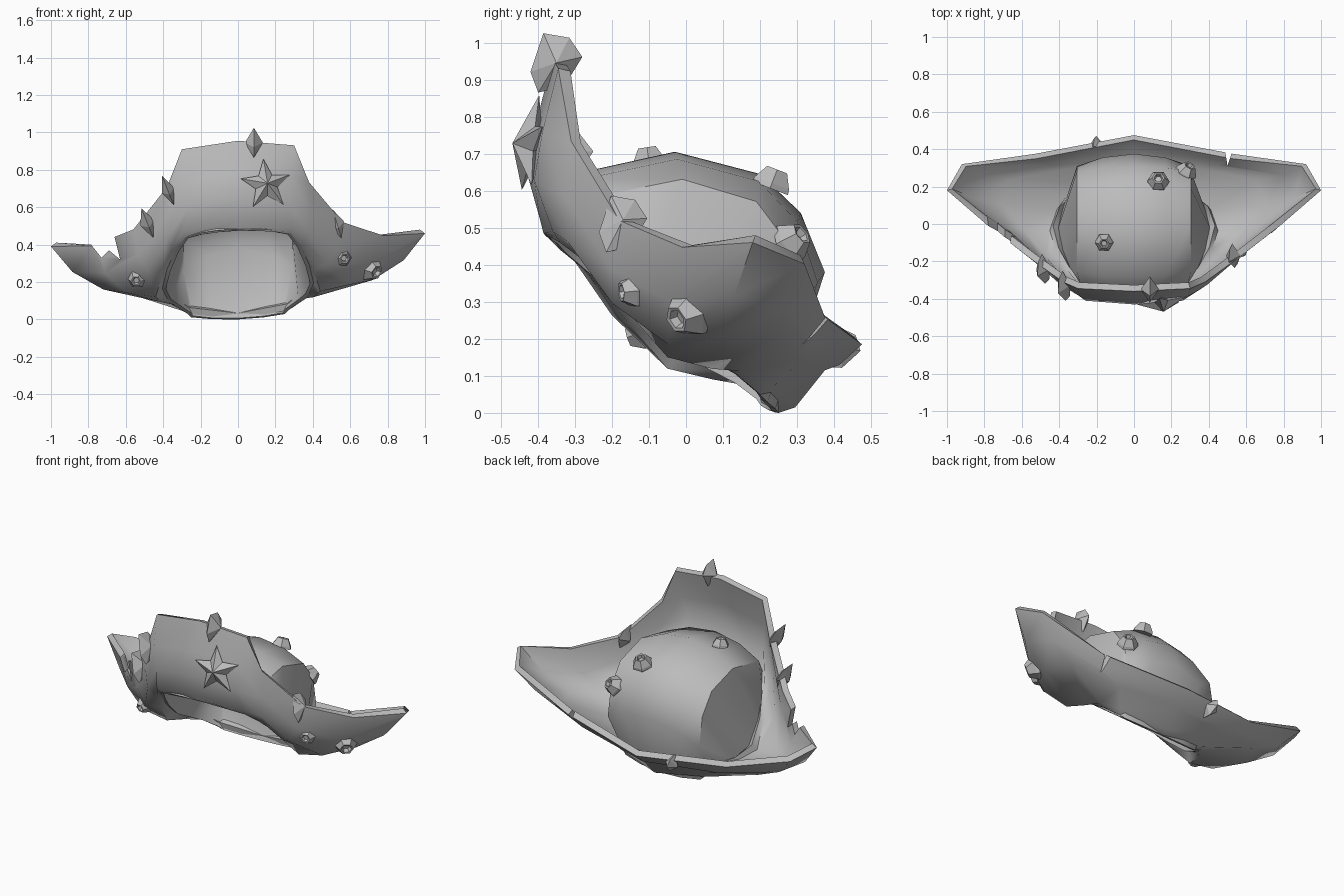
import bpy, bmesh, math
from mathutils import Vector

if "Cube" in bpy.data.objects:
    bpy.data.objects.remove(bpy.data.objects["Cube"])

GREY = bpy.data.materials.new("weathered grey")
GREY.diffuse_color = (0.5, 0.5, 0.5, 1)
GREY.use_nodes = True
GREY.node_tree.nodes["Principled BSDF"].inputs["Base Color"].default_value = GREY.diffuse_color


def make(name, verts, faces):
    bm = bmesh.new()
    vs = [bm.verts.new(v) for v in verts]
    for f in faces:
        bm.faces.new([vs[i] for i in f])
    bmesh.ops.recalc_face_normals(bm, faces=bm.faces)
    me = bpy.data.meshes.new(name)
    bm.to_mesh(me)
    bm.free()
    me.materials.append(GREY)
    ob = bpy.data.objects.new(name, me)
    bpy.context.collection.objects.link(ob)
    return ob


def grid(rows, closed):
    n = len(rows[0])
    faces = [(r * n + c, r * n + (c + 1) % n, (r + 1) * n + (c + 1) % n, (r + 1) * n + c)
             for r in range(len(rows) - 1) for c in range(n if closed else n - 1)]
    return [p for row in rows for p in row], faces


def prism(name, pts, axis, lo, hi):
    """Closed prism: 2D points extruded along an axis index."""
    rows = []
    for h in (lo, hi):
        row = []
        for p in pts:
            q = list(p)
            q.insert(axis, h)
            row.append(q)
        rows.append(row)
    n = len(pts)
    v, f = grid(rows, True)
    return make(name, v, f + [tuple(range(n)), tuple(range(n, 2 * n))])


def finish(ob, angle):
    bpy.ops.object.select_all(action='DESELECT')
    ob.select_set(True)
    bpy.context.view_layer.objects.active = ob
    bpy.ops.object.convert(target='MESH')
    bpy.ops.object.shade_smooth_by_angle(angle=math.radians(angle))


def lean(p):
    return (p[0], p[1], p[2] + 0.035 * p[0])


def mirror_ring(half):
    """Front-centre to back-centre half loop -> full loop."""
    return [lean(p) for p in half] + [lean((-x, y, z)) for x, y, z in half[-2:0:-1]]


def face_outward(ob, probe, direction):
    """Flip the sheet if the polygon nearest the probe faces the wrong way."""
    poly = min(ob.data.polygons, key=lambda p: (p.center - Vector(probe)).length)
    if poly.normal.dot(Vector(direction)) < 0:
        ob.data.flip_normals()


# Brim: head opening, its rim, belly loop, flare loop and outer edge
side = [(.28, -.34, .45), (.335, -.25, .38), (.38, -.14, .28), (.405, -.02, .18),
        (.38, .08, .125), (.34, .14, .09), (.27, .2, .04)]
base = [(0, -.385, .485)] + side + [(0, .25, 0)]
rim = [(0, -.395, .525), (.29, -.36, .48), (.355, -.265, .39), (.405, -.15, .25), (.44, -.05, .135),
       (.405, .07, .105), (.365, .15, .1), (.295, .23, .055), (0, .295, .015)]
belly = [(0, -.43, .65), (.26, -.41, .62), (.38, -.32, .45), (.48, -.2, .28), (.6, -.05, .165),
         (.72, .1, .185), (.66, .25, .185), (.36, .31, .13), (0, .375, .115)]
edge = [(0, -.36, .955), (.30, -.345, .92), (.38, -.31, .72), (.56, -.18, .50), (.78, -.01, .42),
        (1.0, .18, .425), (.92, .32, .37), (.53, .375, .24), (0, .475, .185)]
flare = []
for a, b in zip(belly, edge):
    m = (Vector(a) + Vector(b)) / 2
    flare.append((m.x * 1.03, m.y - .01, m.z - .02))
brim = make("brim", *grid([mirror_ring(r) for r in (base, rim, belly, flare, edge)], True))
face_outward(brim, (0, -.42, .7), (0, -1, 0))
mod = brim.modifiers.new("thickness", 'SOLIDIFY')
mod.thickness = .035
mod.offset = -1

# Torn notches in the brim edge
cutters = [prism("front_tear_cutter", [(-.88, .52), (-.73, .33), (-.69, .37), (-.63, .32), (-.68, .52)],
                 1, -.25, .1),
           prism("back_tear_cutter", [(.47, .5), (.50, .31), (.56, .5)], 2, .1, .5)]
for c in cutters:
    c.hide_render = True
    b = brim.modifiers.new("tear", 'BOOLEAN')
    b.operation = 'DIFFERENCE'
    b.solver = 'EXACT'
    b.object = c
finish(brim, 55)
for c in cutters:
    bpy.data.objects.remove(c)

# Crown: rounded middle strip with steep side panels
mid = [(-.385, .485), (-.28, .65), (-.03, .705), (.2, .645), (.31, .54), (.375, .38), (.25, 0)]
rib = [(-.36, .47), (-.26, .57), (-.01, .62), (.19, .56), (.28, .44), (.31, .27), (.22, .02)]
rows = []
for m, r, s in zip(mid, rib, side):
    m, r = Vector(m), Vector(r)
    q = m.lerp(r, .3)
    x = {side[0]: .2, side[-1]: .25}.get(s, .305)
    half = [(0, *m), (x * .55, *q), (x, *r), s]
    rows.append([lean((-a, b, c)) for a, b, c in half[:0:-1]] + [lean(p) for p in half])
crown = make("crown", *grid(rows, False))
face_outward(crown, (0, .1, .7), (0, 0, 1))
mod = crown.modifiers.new("thickness", 'SOLIDIFY')
mod.thickness = .02
mod.offset = -1
finish(crown, 48)


def place(ob, pos, direction, rolled=True):
    d = Vector(direction)
    ob.rotation_mode = 'QUATERNION'
    ob.rotation_quaternion = d.to_track_quat('Z', 'Y') if rolled else Vector((0, 0, 1)).rotation_difference(d)
    ob.location = pos


# Barnacles: squat six-sided cones with a sunken mouth
def barnacle(name, pos, direction, r):
    rings = [(r, -.15 * r), (r * .95, .1 * r), (r * .55, .75 * r), (r * .4, .72 * r), (r * .3, .4 * r)]
    rows = [[(a * math.cos(i * math.pi / 3), a * math.sin(i * math.pi / 3), h) for i in range(6)]
            for a, h in rings]
    v, f = grid(rows, True)
    ob = make(name, v, f + [tuple(range(6)), tuple(range(24, 30))])
    place(ob, pos, direction)


for i, (p, d, r) in enumerate([
        ((-.54, -.12, .215), (-.15, -.9, -.3), .05), ((.56, -.14, .33), (.3, -.9, -.1), .05),
        ((.71, .01, .27), (.55, -.6, -.3), .07), ((.13, .23, .615), (0, .35, .9), .06),
        ((.28, .28, .46), (.4, .7, .5), .06), ((-.16, -.1, .68), (0, -.15, 1), .05)]):
    barnacle("barnacle_%d" % (i + 1), p, d, r)


# Pointed shells clipped over the brim edge: four-sided kites with a blunt ridge
def shell(name, pos, direction, size):
    w, d, h = size
    v = [(w, 0, 0), (0, d, .2 * h), (-w, 0, 0), (0, -d, -.3 * h),
         (0, .5 * d, .85 * h), (0, -.5 * d, h), (0, .3 * d, -.8 * h), (0, -.7 * d, -h)]
    f = []
    for a, b in ((4, 5), (6, 7)):
        for s in (0, 2):
            f += [(s, 1, a), (s, a, b), (s, b, 3)]
    place(make(name, v, f), pos, direction, False)


for i, (p, d, s) in enumerate([
        ((.085, -.35, .945), (0, 0, 1), (.048, .07, .08)),
        ((-.375, -.33, .69), (-.4, 0, 1), (.035, .08, .085)),
        ((-.485, -.24, .515), (-.4, 0, 1), (.04, .08, .085)),
        ((.53, -.17, .51), (-.3, 0, 1), (.04, .065, .08)),
        ((-.2, .42, .17), (-.3, .3, 1), (.04, .05, .06))]):
    shell("edge_shell_%d" % (i + 1), p, d, s)

# Starfish on the front flap: five ridged arms
star = [(0, 0, .055), (0, 0, -.03)]
for i in range(10):
    a = math.pi / 2 + i * math.pi / 5 + .08
    r = .14 if i % 2 == 0 else .062
    star.append((r * math.cos(a), r * math.sin(a), 0 if i % 2 == 0 else .005))
fs = [(t, 2 + i, 2 + (i + 1) % 10) for i in range(10) for t in (0, 1)]
starfish = make("starfish", star, fs)
place(starfish, (.15, -.415, .72), (.15, -1, .15))
